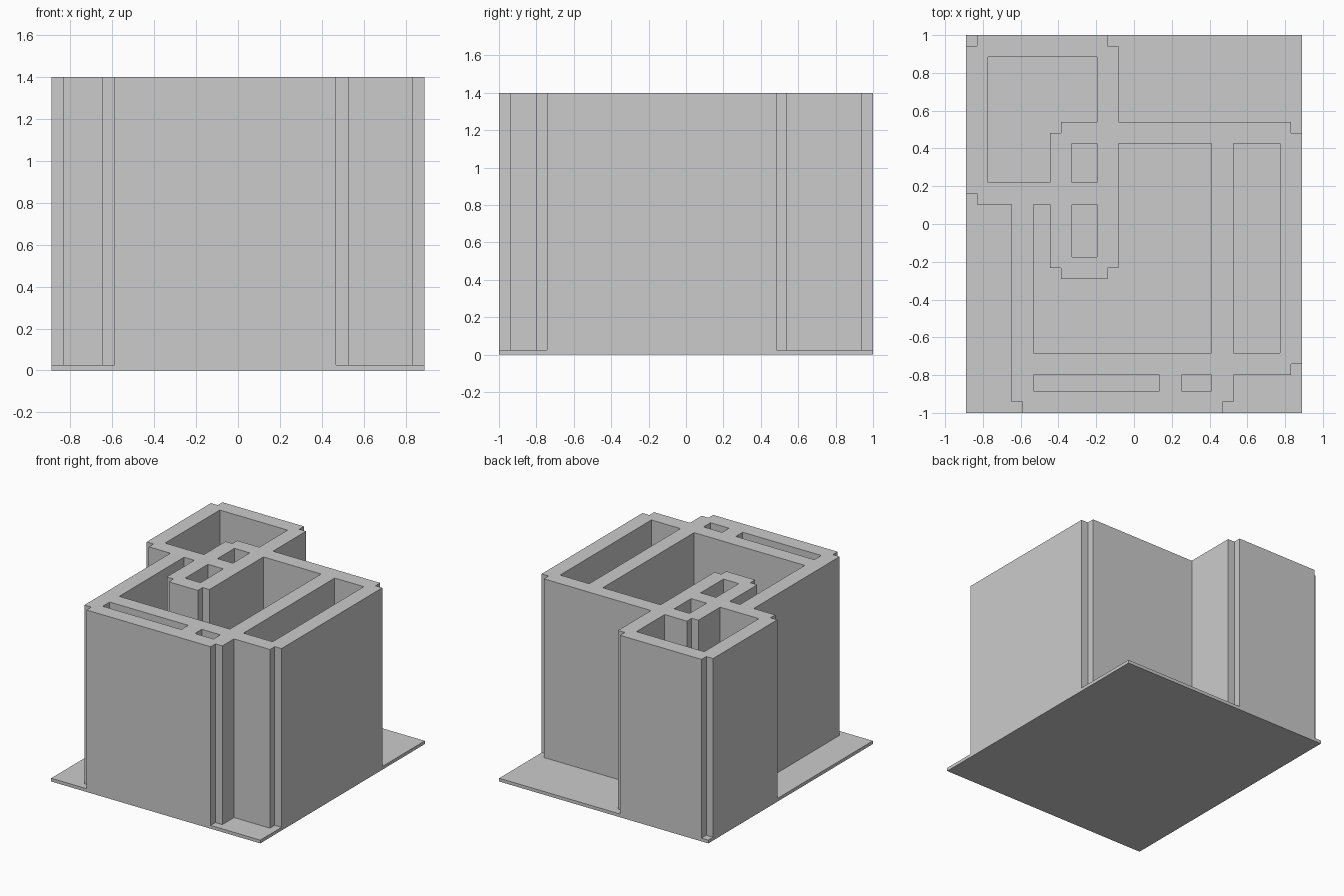
import bpy, bmesh
from mathutils import Vector

if "Cube" in bpy.data.objects:
    bpy.data.objects.remove(bpy.data.objects["Cube"])

HALF = 0.058          # half wall thickness
FLOOR, TOP = 0.025, 1.4


def make_object(name, bm):
    bmesh.ops.recalc_face_normals(bm, faces=bm.faces)
    mesh = bpy.data.meshes.new(name)
    bm.to_mesh(mesh)
    bm.free()
    obj = bpy.data.objects.new(name, mesh)
    bpy.context.collection.objects.link(obj)
    return obj


# Floor slab
bm = bmesh.new()
bmesh.ops.create_cube(bm, size=1)
bmesh.ops.scale(bm, vec=(1.78, 2, FLOOR), verts=bm.verts)
bmesh.ops.translate(bm, vec=(0, 0, FLOOR / 2), verts=bm.verts)
make_object("floor_slab", bm)

# Wall centre lines: along x as (y, x0, x1), along y as (x, y0, y1)
X = [-0.832, -0.59, -0.386, -0.139, 0.194, 0.468, 0.832]
Y = [-0.942, -0.742, -0.232, 0.161, 0.483, 0.942]
along_x = [(Y[0], X[1], X[5]), (Y[1], X[1], X[6]), (Y[2], X[2], X[3]),
           (Y[3], X[0], X[3]), (Y[4], X[2], X[6]), (Y[5], X[0], X[3])]
along_y = [(X[0], Y[3], Y[5]), (X[1], Y[0], Y[3]), (X[2], Y[2], Y[4]),
           (X[3], Y[2], Y[5]), (X[4], Y[0], Y[1]), (X[5], Y[0], Y[4]),
           (X[6], Y[1], Y[4])]
rects = [(a, b, y - HALF, y + HALF) for y, a, b in along_x]
rects += [(x - HALF, x + HALF, a, b) for x, a, b in along_y]

# Merge the wall strips into one plan made of grid cells
xs = sorted({v for r in rects for v in r[:2]})
ys = sorted({v for r in rects for v in r[2:]})
bm = bmesh.new()
for x0, x1 in zip(xs, xs[1:]):
    for y0, y1 in zip(ys, ys[1:]):
        cx, cy = (x0 + x1) / 2, (y0 + y1) / 2
        if any(a < cx < b and c < cy < d for a, b, c, d in rects):
            bm.faces.new([bm.verts.new((x, y, FLOOR)) for x, y in
                          ((x0, y0), (x1, y0), (x1, y1), (x0, y1))])
bmesh.ops.remove_doubles(bm, verts=bm.verts, dist=1e-5)

# Raise the plan to full wall height and merge flat faces
ext = bmesh.ops.extrude_face_region(bm, geom=bm.faces[:], use_keep_orig=True)
bmesh.ops.translate(bm, vec=Vector((0, 0, TOP - FLOOR)),
                    verts=[g for g in ext["geom"] if isinstance(g, bmesh.types.BMVert)])
bmesh.ops.recalc_face_normals(bm, faces=bm.faces)
bmesh.ops.dissolve_limit(bm, angle_limit=0.01, verts=bm.verts, edges=bm.edges)
make_object("walls", bm)
